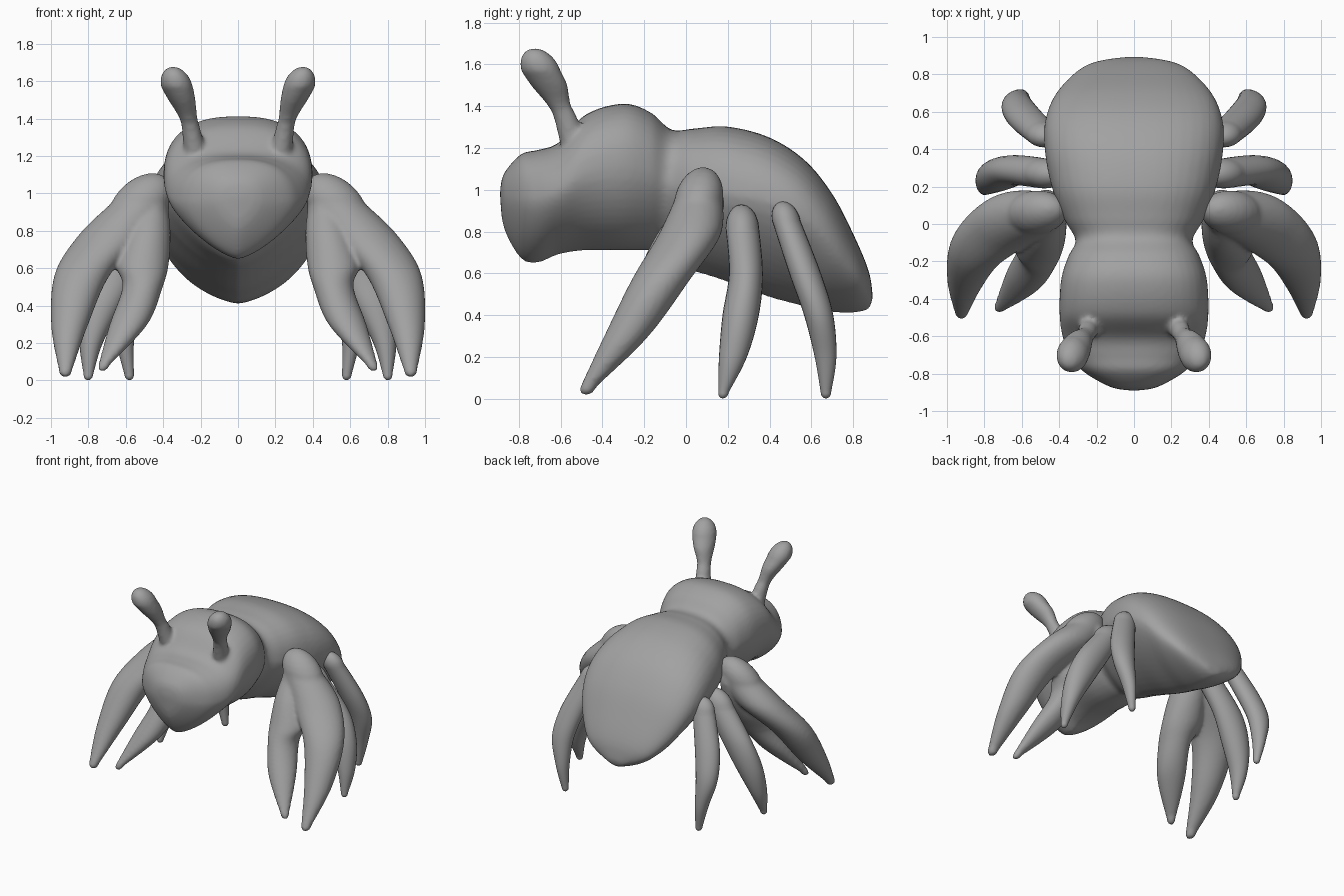
import bpy, bmesh, math
from mathutils import Vector

if "Cube" in bpy.data.objects:
    bpy.data.objects.remove(bpy.data.objects["Cube"])

grey = bpy.data.materials.new("grey skin")
grey.diffuse_color = (0.36, 0.36, 0.36, 1)
grey.use_nodes = True
grey.node_tree.nodes["Principled BSDF"].inputs["Base Color"].default_value = grey.diffuse_color


def spline(rows, steps):
    """Smoothly interpolate a list of number tuples."""
    out = []
    for i in range(len(rows) - 1):
        p = [rows[max(0, min(len(rows) - 1, i + k))] for k in (-1, 0, 1, 2)]
        for s in range(steps):
            t = s / steps
            out.append([0.5 * (2 * b + (c - a) * t + (2 * a - 5 * b + 4 * c - d) * t * t
                               + (3 * b - a - 3 * c + d) * t ** 3) for a, b, c, d in zip(*p)])
    return out + [list(rows[-1])]


def loft(bm, rings):
    """Skin a list of rings and close both ends."""
    rows = [[bm.verts.new(co) for co in ring] for ring in rings]
    n = len(rows[0])
    for a, b in zip(rows, rows[1:]):
        for i in range(n):
            bm.faces.new((a[i], a[(i + 1) % n], b[(i + 1) % n], b[i]))
    bm.faces.new(rows[0][::-1])
    bm.faces.new(rows[-1])


def finish(bm, name, mirror=False, voxel=0, soften=5):
    bmesh.ops.recalc_face_normals(bm, faces=bm.faces)
    for f in bm.faces:
        f.smooth = True
    me = bpy.data.meshes.new(name)
    bm.to_mesh(me)
    bm.free()
    ob = bpy.data.objects.new(name, me)
    bpy.context.collection.objects.link(ob)
    me.materials.append(grey)
    if voxel:
        m = ob.modifiers.new("fuse", 'REMESH')
        m.mode, m.voxel_size, m.use_smooth_shade = 'VOXEL', voxel, True
        m = ob.modifiers.new("soften", 'SMOOTH')
        m.factor, m.iterations = 0.5, soften
    if mirror:
        m = ob.modifiers.new("mirror", 'MIRROR')
        m.use_mirror_merge = False


def body_ring(y, z_top, lean, z_low, w, n=48):
    """Egg-shaped section, leaning forward at the bottom, keeled below."""
    top, low = Vector((0, y, z_top)), Vector((0, y - lean, z_low))
    mid = 0.56 + 0.09 * max(0, min(1, (y - 0.3) / 0.4))
    keel = 1.4 + 0.38 * math.exp(-((y + 0.33) / 0.22) ** 2)
    ring = []
    for i in range(n):
        a = 2 * math.pi * i / n
        c, s = math.cos(a), math.sin(a)
        p = 2.5 if s > 0 else keel
        r = (abs(c) ** p + abs(s) ** p) ** (-1 / p)
        co = low.lerp(top, mid + s * r * ((1 - mid) if s > 0 else mid))
        co.x = c * r * w
        ring.append(co)
    return ring


def cap(end, nxt):
    """Rounded end rings continuing a limb beyond its last section."""
    x, y, z, rx, ry = end
    h = math.copysign(0.6 * (rx + ry), z - nxt[2])
    sx, sy = [0.5 * (end[k] - nxt[k]) / (z - nxt[2]) for k in (0, 1)]
    out = []
    for k in range(1, 7):
        a = math.radians(14.5 * k)
        d, r = h * math.sin(a), math.cos(a)
        out.append((x + sx * d, y + sy * d, z + d, rx * r, ry * r))
    return out


def limb(bm, rows, side=1, n=24):
    """Tapered limb from level elliptical sections (x, y, z, rx, ry)."""
    path = cap(rows[0], rows[1])[::-1] + spline(rows, 8) + cap(rows[-1], rows[-2])
    loft(bm, [[(side * (x + rx * math.cos(2 * math.pi * i / n)), y + ry * math.sin(2 * math.pi * i / n), z)
               for i in range(n)] for x, y, z, rx, ry in path])


# Head, neck and abdomen: y, top, lean, bottom, half width
body = [
    (-.89, 1.00, 0, .96, .03), (-.87, 1.08, 0, .81, .13), (-.79, 1.17, 0, .67, .27),
    (-.71, 1.19, 0, .65, .335), (-.61, 1.225, 0, .69, .38), (-.48, 1.36, 0, .71, .398),
    (-.30, 1.412, 0, .71, .39), (-.17, 1.37, .01, .71, .352), (-.07, 1.287, .04, .70, .312),
    (.04, 1.293, .05, .625, .37), (.20, 1.302, .08, .585, .43),
    (.40, 1.25, .15, .54, .47), (.57, 1.14, .17, .485, .48), (.70, .98, .17, .45, .445),
    (.80, .79, .15, .42, .37), (.875, .61, .09, .41, .25), (.895, .48, .02, .425, .06),
]
bm = bmesh.new()
loft(bm, [body_ring(*r) for r in spline(body, 6)])

# Eye stalks with bulb ends, fused into the head
for side in (1, -1):
    limb(bm, [(.22, -.52, 1.16, .065, .07), (.25, -.575, 1.34, .050, .057), (.268, -.61, 1.41, .050, .058),
              (.30, -.655, 1.5, .073, .088), (.327, -.695, 1.57, .086, .095)], side)
finish(bm, "body_with_eye_stalks", voxel=0.014, soften=6)

# Forked front legs: outer and inner prong fused at the shoulder
bm = bmesh.new()
limb(bm, [(.525, .06, .945, .155, .118), (.665, .015, .78, .185, .15), (.83, -.12, .57, .15, .14),
          (.90, -.285, .3, .10, .107), (.922, -.465, .06, .038, .04)])
limb(bm, [(.47, .06, .90, .10, .12), (.485, 0, .78, .125, .145), (.51, -.085, .62, .14, .14),
          (.51, -.16, .5, .108, .125), (.585, -.285, .3, .102, .097), (.715, -.44, .085, .032, .034)])
finish(bm, "front_leg", mirror=True, voxel=0.014)

# Middle legs
bm = bmesh.new()
limb(bm, [(.48, .27, .815, .11, .08), (.63, .287, .6, .125, .081), (.725, .262, .4, .107, .087),
          (.785, .225, .2, .062, .067), (.80, .18, .031, .025, .025)])
finish(bm, "middle_leg", mirror=True)

# Rear legs
bm = bmesh.new()
limb(bm, [(.49, .48, .852, .085, .068), (.585, .57, .6, .095, .076), (.625, .635, .4, .082, .07),
          (.605, .668, .2, .048, .052), (.582, .67, .031, .025, .025)])
finish(bm, "rear_leg", mirror=True)
